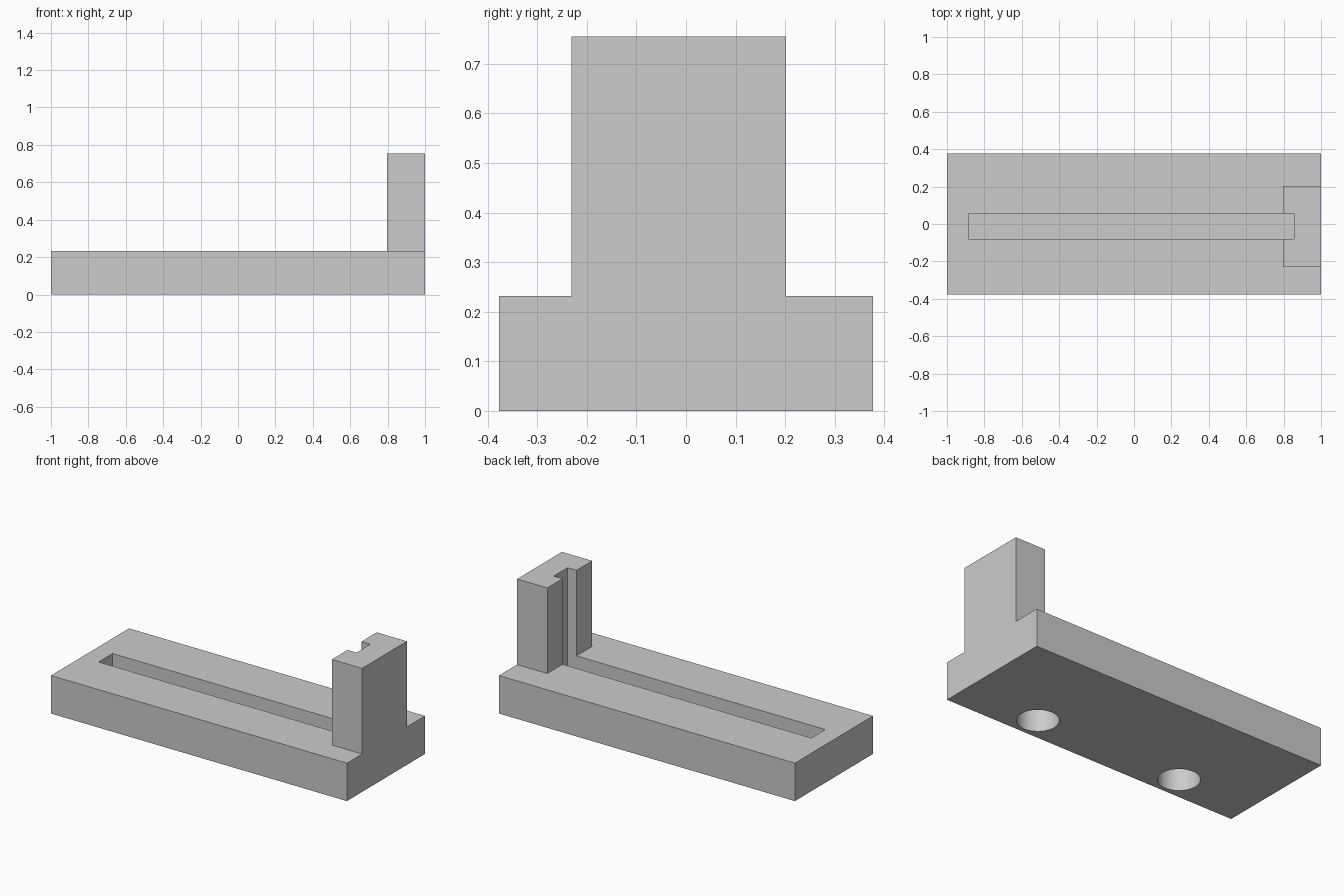
import bpy

cube = bpy.data.objects.get("Cube")
if cube:
    bpy.data.objects.remove(cube, do_unlink=True)

# Single grey finish
grey = bpy.data.materials.new("plain_grey")
grey.use_nodes = True
colour = (0.6, 0.6, 0.6, 1)
grey.diffuse_color = colour
grey.node_tree.nodes["Principled BSDF"].inputs["Base Color"].default_value = colour


def box(name, low, high):
    """Box between two opposite corners."""
    centre = [(a + b) / 2 for a, b in zip(low, high)]
    bpy.ops.mesh.primitive_cube_add(size=1, location=centre)
    obj = bpy.context.object
    obj.name = name
    obj.scale = [b - a for a, b in zip(low, high)]
    bpy.ops.object.transform_apply(location=True, rotation=False, scale=True)
    obj.data.materials.append(grey)
    return obj


def combine(target, tool, operation):
    """Apply a boolean and discard the helper."""
    mod = target.modifiers.new(operation.lower(), "BOOLEAN")
    mod.operation = operation
    mod.solver = "EXACT"
    mod.object = tool
    bpy.context.view_layer.objects.active = target
    bpy.ops.object.modifier_apply(modifier=mod.name)
    bpy.data.objects.remove(tool, do_unlink=True)


BASE_TOP = 0.232

# Base slab with upright post at one end
stand = box("stand_body", (-1, -0.377, 0), (1, 0.377, BASE_TOP))
post = box("post", (0.796, -0.231, 0.1), (1, 0.202, 0.755))
combine(stand, post, "UNION")

# Long slot that continues up the post as a groove
slot = box("slot_cutter", (-0.886, -0.08, 0.11), (0.856, 0.055, 1))
combine(stand, slot, "DIFFERENCE")

# Two blind round sockets underneath
for x in (0.48, -0.513):
    bpy.ops.mesh.primitive_cylinder_add(
        vertices=64, radius=0.116, depth=0.34, location=(x, -0.234, 0))
    socket = bpy.context.object
    socket.name = "socket_cutter"
    socket.data.materials.append(grey)
    combine(stand, socket, "DIFFERENCE")

# Smooth socket walls, crisp edges elsewhere
bpy.ops.object.select_all(action="DESELECT")
stand.select_set(True)
bpy.context.view_layer.objects.active = stand
bpy.ops.object.shade_smooth_by_angle(angle=0.5)
